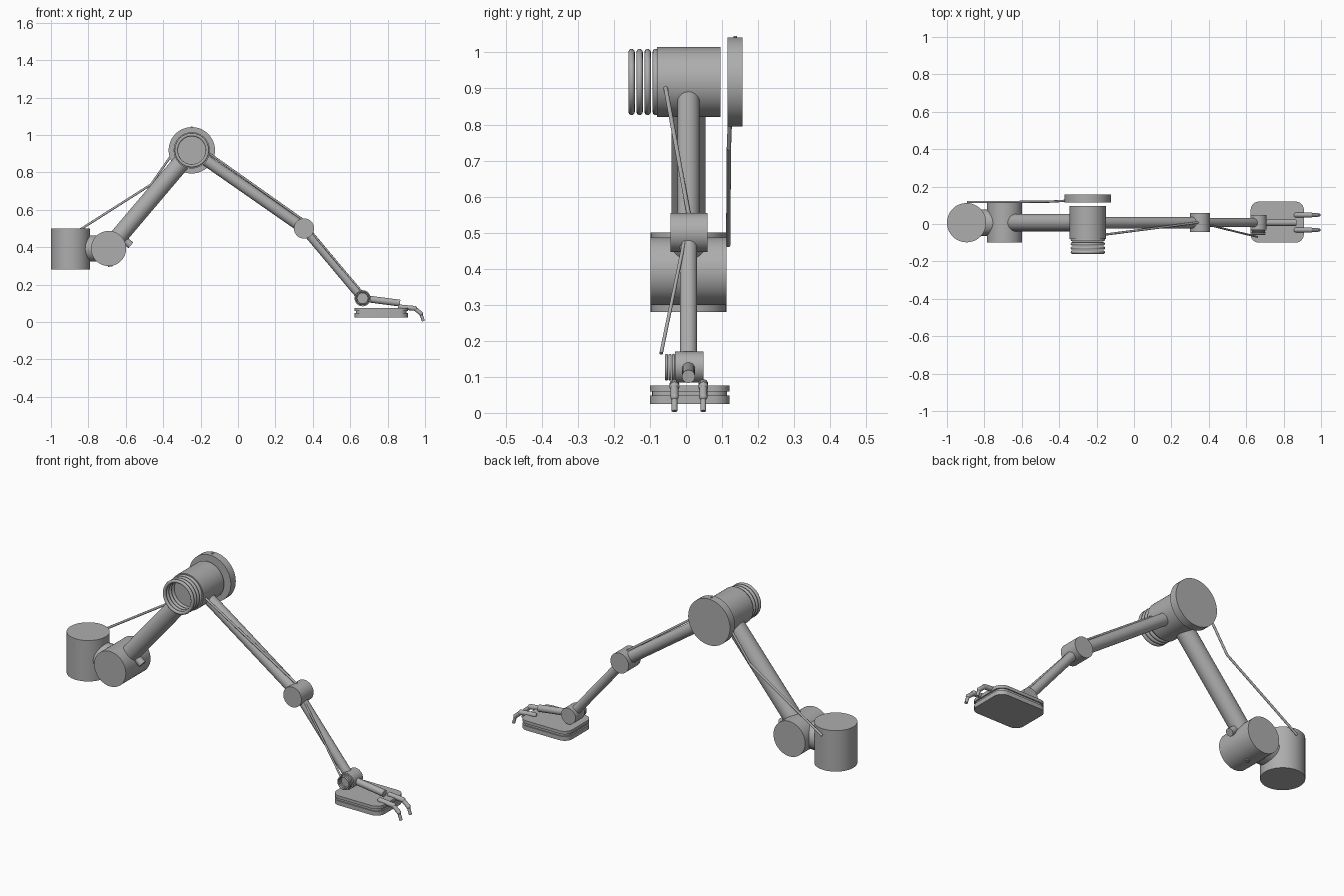
import bpy, bmesh, math
from mathutils import Vector

cube = bpy.data.objects.get("Cube")
if cube:
    bpy.data.objects.remove(cube)

grey = bpy.data.materials.new("plain grey")
grey.use_nodes = True
COLOR = (0.42, 0.42, 0.42, 1)
grey.diffuse_color = COLOR
grey.node_tree.nodes["Principled BSDF"].inputs["Base Color"].default_value = COLOR

MID = 0.007  # depth of the arm's centre plane


def finish(name):
    ob = bpy.context.object
    ob.name = name
    ob.data.materials.append(grey)
    bpy.ops.object.shade_smooth_by_angle(angle=math.radians(35))
    return ob


def rod(name, a, b, radius, sides=32):
    a, b = Vector(a), Vector(b)
    d = b - a
    bpy.ops.mesh.primitive_cylinder_add(
        vertices=sides, radius=radius, depth=d.length, location=(a + b) / 2,
        rotation=d.to_track_quat('Z', 'Y').to_euler())
    return finish(name)


def drum(name, x, z, radius, y0, y1):
    return rod(name, (x, y0, z), (x, y1, z), radius, 48)


def ball(name, p, radius):
    bpy.ops.mesh.primitive_uv_sphere_add(segments=20, ring_count=12, radius=radius, location=p)
    return finish(name)


def ring(name, x, y, z, major, minor):
    bpy.ops.mesh.primitive_torus_add(
        major_radius=major, minor_radius=minor, major_segments=48, minor_segments=12,
        location=(x, y, z), rotation=(math.pi / 2, 0, 0))
    return finish(name)


def slab(name, cx, cy, sx, sy, z0, z1, corner):
    """Plate with rounded vertical corners."""
    bm = bmesh.new()
    bmesh.ops.create_cube(bm, size=1)
    bmesh.ops.scale(bm, vec=(sx, sy, z1 - z0), verts=bm.verts)
    upright = [e for e in bm.edges if abs(e.verts[0].co.z - e.verts[1].co.z) > 1e-4]
    bmesh.ops.bevel(bm, geom=upright, offset=corner, segments=6, profile=0.5, affect='EDGES')
    mesh = bpy.data.meshes.new(name)
    bm.to_mesh(mesh)
    bm.free()
    ob = bpy.data.objects.new(name, mesh)
    bpy.context.collection.objects.link(ob)
    ob.location = (cx, cy, (z0 + z1) / 2)
    bpy.ops.object.select_all(action='DESELECT')
    ob.select_set(True)
    bpy.context.view_layer.objects.active = ob
    return finish(name)


def chain(name, points, radii):
    """Jointed rods with a ball at every inner joint."""
    for i, r in enumerate(radii):
        rod(f"{name}_segment_{i + 1}", points[i], points[i + 1], r, 16)
        if i:
            ball(f"{name}_joint_{i}", points[i], max(r, radii[i - 1]) * 1.05)


# Joint centres
hip = Vector((-0.692, MID, 0.393))
shoulder = Vector((-0.247, MID, 0.918))
elbow = Vector((0.353, MID, 0.5))
wrist = Vector((0.666, MID, 0.127))

# Base and hip
rod("base_drum", (-0.895, MID, 0.28), (-0.895, MID, 0.5), 0.105, 48)
rod("base_connector", (-0.87, MID, 0.393), (-0.66, MID, 0.393), 0.07)
drum("hip_drum", hip.x, hip.z, 0.094, -0.098, 0.112)
along = (shoulder - hip).normalized()
across = Vector((along.z, 0, -along.x))
peg = hip + along * 0.09
rod("hip_peg", peg, peg + across * 0.08, 0.02, 16)
rod("hip_bottom_peg", hip, (-0.682, MID, 0.296), 0.012, 16)

# Arm links
rod("upper_arm", hip, shoulder, 0.047)
rod("forearm", shoulder, elbow, 0.031)
rod("lower_arm", elbow, wrist, 0.024)

# Shoulder drum, coil rings and rear disc
drum("shoulder_drum", shoulder.x, shoulder.z, 0.097, -0.08, 0.096)
for i in range(4):
    ring(f"shoulder_ring_{i + 1}", shoulder.x, -0.084 - 0.0223 * i, shoulder.z, 0.083, 0.0088)
drum("shoulder_disc", shoulder.x, shoulder.z, 0.124, 0.115, 0.157)
rod("disc_pin", (shoulder.x, 0.137, 1.0), (shoulder.x, 0.137, 1.046), 0.005, 12)

# Elbow and wrist
drum("elbow_drum", elbow.x, elbow.z, 0.054, -0.043, 0.06)
drum("wrist_drum", wrist.x, wrist.z, 0.043, -0.03, 0.048)
for i in range(3):
    ring(f"wrist_ring_{i + 1}", wrist.x, -0.035 - 0.0095 * i, wrist.z, 0.033, 0.0042)

# Hand rod and layered palm
rod("hand_rod", wrist, (0.866, MID, 0.101), 0.018)
slab("palm_top", 0.766, 0.01, 0.285, 0.22, 0.06, 0.076, 0.045)
slab("palm_middle", 0.766, 0.01, 0.27, 0.208, 0.048, 0.06, 0.04)
slab("palm_bottom", 0.766, 0.01, 0.285, 0.22, 0.025, 0.048, 0.045)

# Fingers
for side, y in (("right", -0.032), ("left", 0.048)):
    path = [(0.868, y, 0.08), (0.945, y, 0.073), (0.978, y, 0.045), (0.991, y, 0.005)]
    chain(f"{side}_finger", path, (0.013, 0.011, 0.008))
    ball(f"{side}_knuckle", path[0], 0.0135)

# Thin tendons
chain("rear_tendon", [(-0.89, 0.117, 0.465), (-0.465, 0.119, 0.735), (-0.35, 0.125, 0.9)],
      (0.006, 0.006))
rod("forearm_tendon", (-0.158, -0.057, 0.904), (0.345, 0.008, 0.548), 0.006, 12)
rod("lower_arm_tendon", (0.385, -0.002, 0.49), (0.66, -0.069, 0.165), 0.005, 12)
